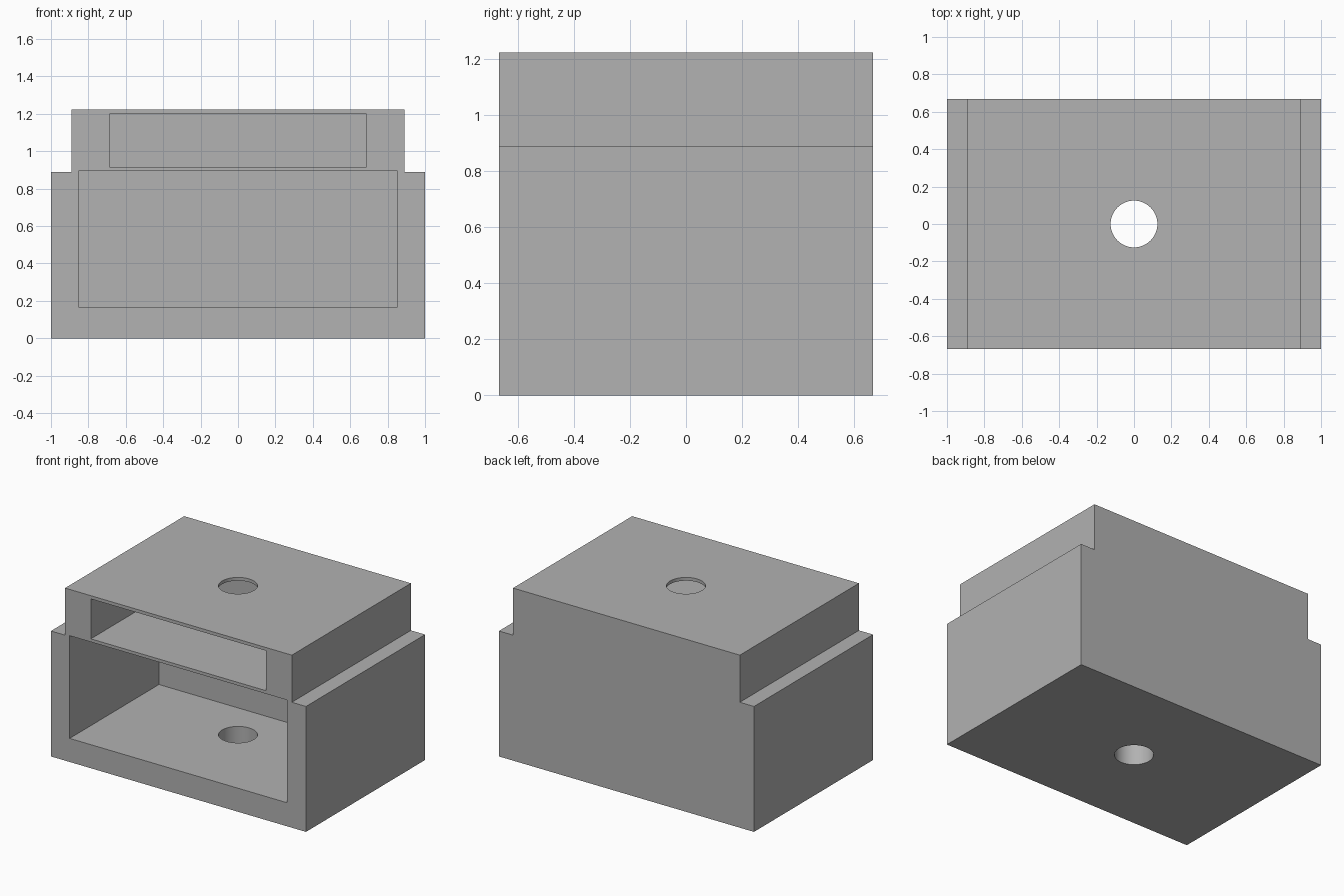
import bpy
import bmesh

cube = bpy.data.objects.get("Cube")
if cube:
    bpy.data.objects.remove(cube, do_unlink=True)

HALF_W, HALF_D = 1.0, 0.667
STEP_X, STEP_Z, TOP_Z = 0.889, 0.889, 1.223
POCKET_BACK = 0.333

grey = bpy.data.materials.new("plain grey")
grey.use_nodes = True
colour = (0.445, 0.445, 0.445, 1)
grey.diffuse_color = colour
grey.node_tree.nodes["Principled BSDF"].inputs["Base Color"].default_value = colour


def extrude_profile(name, profile, y0, y1):
    """Extrude an x-z outline from y0 to y1."""
    bm = bmesh.new()
    face = bm.faces.new([bm.verts.new((x, y0, z)) for x, z in profile])
    result = bmesh.ops.extrude_face_region(bm, geom=[face])
    moved = [v for v in result["geom"] if isinstance(v, bmesh.types.BMVert)]
    bmesh.ops.translate(bm, verts=moved, vec=(0, y1 - y0, 0))
    bmesh.ops.recalc_face_normals(bm, faces=bm.faces)
    mesh = bpy.data.meshes.new(name)
    bm.to_mesh(mesh)
    bm.free()
    obj = bpy.data.objects.new(name, mesh)
    bpy.context.collection.objects.link(obj)
    mesh.materials.append(grey)
    return obj


def pocket_cutter(name, half_width, z0, z1):
    """Rectangular pocket open at the front."""
    outline = [(-half_width, z0), (half_width, z0), (half_width, z1), (-half_width, z1)]
    return extrude_profile(name, outline, -HALF_D - 0.2, POCKET_BACK)


# Stepped block
right_half = [(HALF_W, 0), (HALF_W, STEP_Z), (STEP_X, STEP_Z), (STEP_X, TOP_Z)]
outline = right_half + [(-x, z) for x, z in reversed(right_half)]
body = extrude_profile("stepped_housing", outline, -HALF_D, HALF_D)

# Two front pockets and one vertical through hole
cutters = [
    pocket_cutter("lower_pocket_cutter", 0.853, 0.167, 0.895),
    pocket_cutter("upper_pocket_cutter", 0.687, 0.917, 1.2),
]
bpy.ops.mesh.primitive_cylinder_add(vertices=64, radius=0.125, depth=2, location=(0, 0, 0.6))
hole = bpy.context.object
hole.name = "through_hole_cutter"
hole.data.materials.append(grey)
cutters.append(hole)

bpy.ops.object.select_all(action="DESELECT")
bpy.context.view_layer.objects.active = body
body.select_set(True)
for cutter in cutters:
    cutter.hide_render = True
    cut = body.modifiers.new(cutter.name, "BOOLEAN")
    cut.operation = "DIFFERENCE"
    cut.solver = "EXACT"
    cut.object = cutter
    bpy.ops.object.modifier_apply(modifier=cut.name)
    bpy.data.objects.remove(cutter, do_unlink=True)

# Smooth hole walls, sharp block edges
bpy.ops.object.shade_smooth_by_angle()
